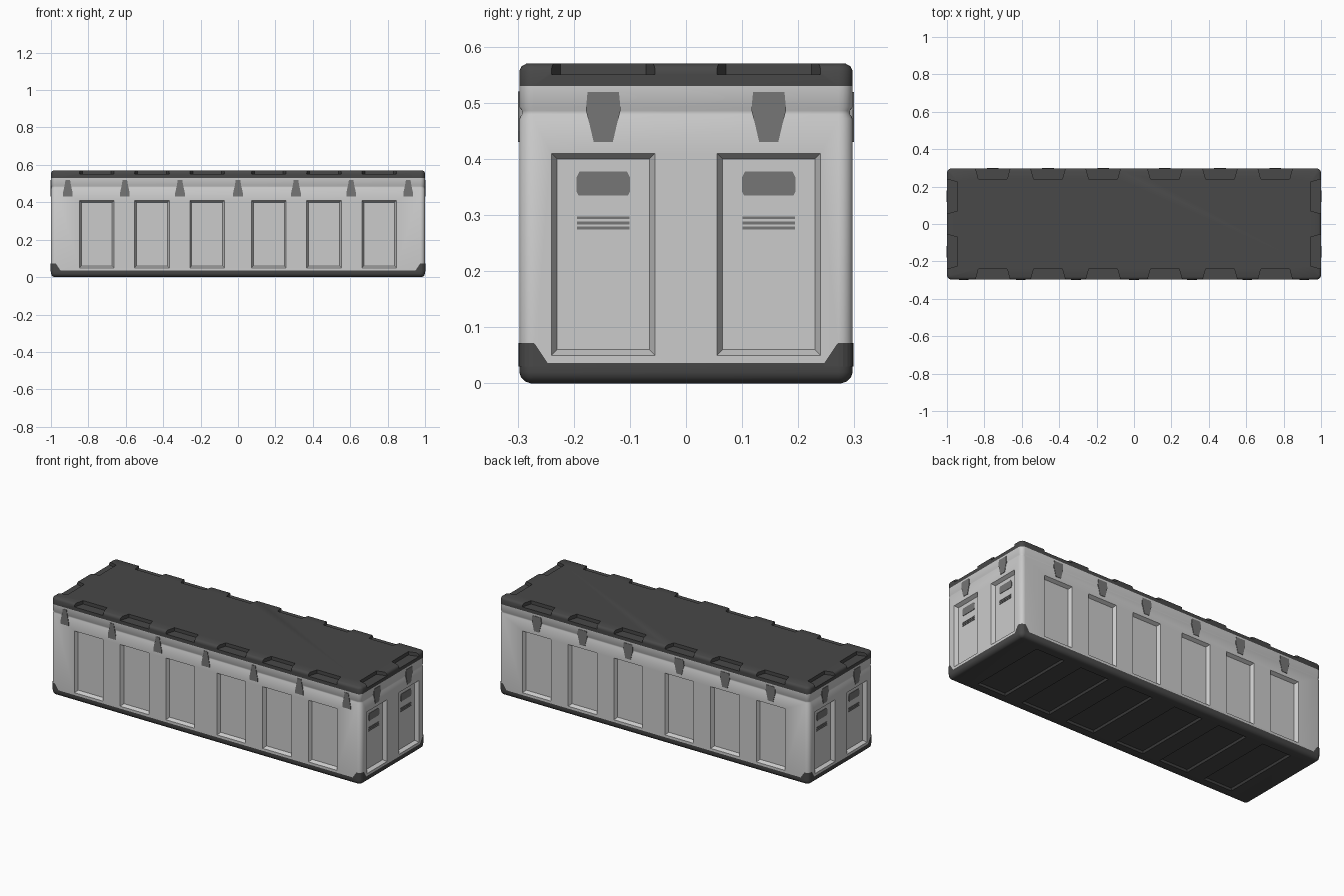
import bpy, bmesh, math
from mathutils import Vector

if "Cube" in bpy.data.objects:
    bpy.data.objects.remove(bpy.data.objects["Cube"])

HX, HY, R = 1.0, 0.297, 0.025
PANEL_X = [-0.755, -0.46, -0.165, 0.165, 0.46, 0.755]
PANEL_Y = [-0.1475, 0.1475]
DEPTH = 0.02
UP = Vector((0, 0, 1))


def material(name, v):
    m = bpy.data.materials.new(name)
    m.diffuse_color = (v, v, v, 1)
    m.use_nodes = True
    m.node_tree.nodes["Principled BSDF"].inputs["Base Color"].default_value = m.diffuse_color
    return m


LIGHT = material("light grey", 0.60)
DARK = material("dark grey", 0.065)
MID = material("mid grey", 0.18)


def finish(bm, name, mats, recalc=True):
    if recalc:
        bmesh.ops.recalc_face_normals(bm, faces=bm.faces[:])
    me = bpy.data.meshes.new(name)
    bm.to_mesh(me)
    bm.free()
    for m in mats:
        me.materials.append(m)
    ob = bpy.data.objects.new(name, me)
    bpy.context.collection.objects.link(ob)
    return ob


def loft(bm, rings):
    rings = [[bm.verts.new(p) for p in r] for r in rings]
    n = len(rings[0])
    for a, b in zip(rings, rings[1:]):
        for i in range(n):
            j = (i + 1) % n
            bm.faces.new((a[i], a[j], b[j], b[i]))
    bm.faces.new(rings[0][::-1])
    bm.faces.new(rings[-1])


def rounded_ring(inset, z, seg=5):
    r = max(R - inset, 0.008)
    pts = []
    for k, (sx, sy) in enumerate([(1, 1), (-1, 1), (-1, -1), (1, -1)]):
        for i in range(seg + 1):
            a = math.pi / 2 * (k + i / seg)
            pts.append((sx * (HX - inset - r) + r * math.cos(a),
                        sy * (HY - inset - r) + r * math.sin(a), z))
    return pts


def frustum(bm, o, u, v, n, hu, hv, depth, iu, iv, out=0.01):
    """Tapered block: half sizes hu, hv at the surface, smaller by iu, iv at depth."""
    rings = []
    for d in (-depth, out):
        a, b = hu + iu * d / depth, hv + iv * d / depth
        rings.append([o + u * s * a + v * t * b + n * d
                      for s, t in ((-1, -1), (1, -1), (1, 1), (-1, 1))])
    loft(bm, rings)


def plate(bm, o, u, n, outline):
    """Thin plate from a 2D outline (offset along u, height z)."""
    loft(bm, [[o + u * a + UP * z + n * d for a, z in outline] for d in (-0.002, 0.0025)])


def mirrored(half):
    return half + [(-a, z) for a, z in reversed(half)]


# Each wall: outward normal, surface distance, panel positions
X, Y = Vector((1, 0, 0)), Vector((0, 1, 0))
WALLS = [(-Y, HY, X, PANEL_X), (Y, HY, X, PANEL_X), (X, HX, Y, PANEL_Y), (-X, HX, Y, PANEL_Y)]

# Crate shell
bm = bmesh.new()
profile = [(0.02, 0), (0.011, 0.003), (0.003, 0.011), (0, 0.02), (0, 0.036), (0, 0.472),
           (0.004, 0.479), (0.004, 0.486), (0, 0.493), (0, 0.53), (0, 0.557),
           (0.004, 0.565), (0.013, 0.57)]
loft(bm, [rounded_ring(i, z) for i, z in profile])
crate = finish(bm, "crate", [LIGHT, DARK])

# Cutters: wall panels, lid notches and bottom panels
bm = bmesh.new()
for n, dist, u, spots in WALLS:
    for s in spots:
        o = n * dist + u * s
        frustum(bm, o + UP * 0.23, u, UP, n, 0.0925, 0.18, DEPTH, 0.01, 0.01)
        frustum(bm, o + UP * 0.60, u, UP, n, 0.0925, 0.05, 0.057, 0.016, 0)
for s in PANEL_X:
    frustum(bm, X * s, X, Y, -UP, 0.0925, 0.235, 0.01, 0.008, 0.008)
cutter = finish(bm, "recess_cutter", [LIGHT])
cutter.hide_render = True

mod = crate.modifiers.new("recesses", 'BOOLEAN')
mod.operation = 'DIFFERENCE'
mod.solver = 'EXACT'
mod.object = cutter
bpy.context.view_layer.objects.active = crate
crate.select_set(True)
bpy.ops.object.modifier_apply(modifier=mod.name)
bpy.data.objects.remove(cutter)

# Dark lid and base, light walls
for p in crate.data.polygons:
    zs = [crate.data.vertices[i].co.z for i in p.vertices]
    p.material_index = 1 if max(zs) < 0.04 or min(zs) > 0.525 else 0
bpy.ops.object.shade_smooth_by_angle(angle=math.radians(35))

# Base corner guards
bm = bmesh.new()
for sx in (-1, 1):
    for sy in (-1, 1):
        e = 0.0015
        path = [(HX + e, HY - 0.05, 0.037), (HX + e, HY - 0.028, 0.07)]
        for i in range(6):
            a = math.pi / 2 * i / 5
            path.append((HX - R + (R + e) * math.cos(a), HY - R + (R + e) * math.sin(a), 0.072))
        path += [(HX - 0.028, HY + e, 0.07), (HX - 0.05, HY + e, 0.037)]
        low = [bm.verts.new((sx * x, sy * y, 0.03)) for x, y, z in path]
        top = [bm.verts.new((sx * x, sy * y, z)) for x, y, z in path]
        for i in range(len(path) - 1):
            f = (low[i], low[i + 1], top[i + 1], top[i])
            bm.faces.new(f if sx * sy > 0 else f[::-1])
finish(bm, "corner_guards", [DARK], recalc=False)

# Latches: seven on the front, one above each panel on the other walls
front_latch = mirrored([(0.012, 0.52), (0.017, 0.49), (0.026, 0.45), (0.026, 0.43)])
other_latch = mirrored([(0.028, 0.519), (0.031, 0.487), (0.024, 0.46), (0.017, 0.43)])
bm = bmesh.new()
for n, dist, u, spots in WALLS:
    front = n.y < 0
    for s in ([-0.91, -0.605, -0.31, 0, 0.31, 0.605, 0.91] if front else spots):
        plate(bm, n * dist + u * s, u, n, front_latch if front else other_latch)
finish(bm, "latches", [MID])

# Handle plates and slats in the end panels
handle = mirrored([(0.042, 0.378), (0.048, 0.366), (0.048, 0.342), (0.044, 0.335)])
bm = bmesh.new()
for n, dist, u, spots in WALLS[2:]:
    for s in spots:
        o = n * (dist - DEPTH) + u * s
        plate(bm, o, u, n, handle)
        for z in (0.277, 0.286, 0.295):
            plate(bm, o, u, n, mirrored([(0.047, z + 0.0025), (0.047, z - 0.0025)]))
finish(bm, "end_handles", [MID])
